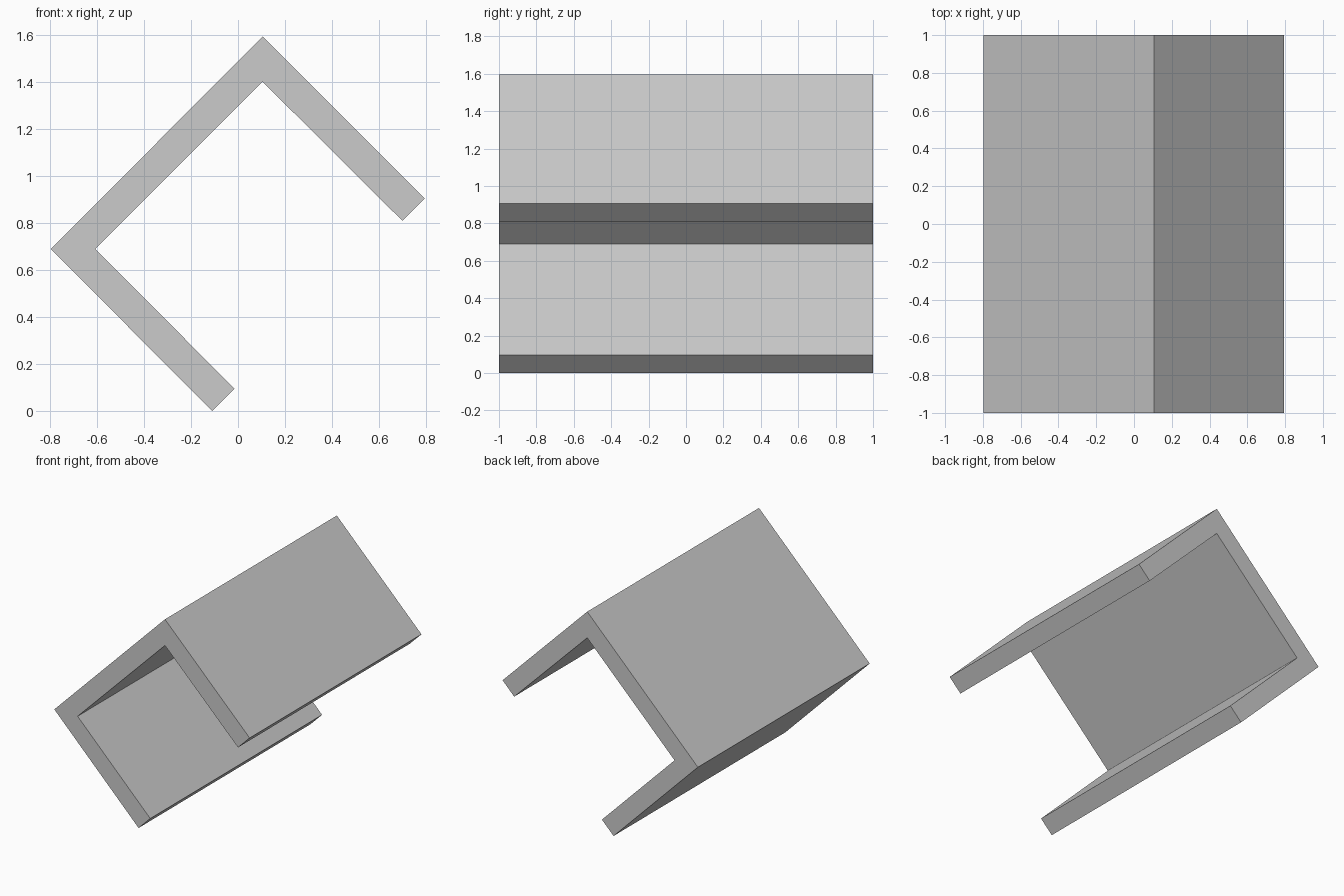
import bpy
import bmesh

cube = bpy.data.objects.get("Cube")
if cube:
    bpy.data.objects.remove(cube, do_unlink=True)


def flat_material(name, colour):
    mat = bpy.data.materials.new(name)
    mat.use_nodes = True
    mat.diffuse_color = colour
    mat.node_tree.nodes["Principled BSDF"].inputs["Base Color"].default_value = colour
    return mat


def extrude_profile(name, profile, length, mat):
    """Extrude an x-z outline along y, centred on y = 0."""
    bm = bmesh.new()
    face = bm.faces.new([bm.verts.new((x, -length / 2, z)) for x, z in profile])
    result = bmesh.ops.extrude_face_region(bm, geom=[face], use_keep_orig=True)
    moved = [g for g in result["geom"] if isinstance(g, bmesh.types.BMVert)]
    bmesh.ops.translate(bm, verts=moved, vec=(0, length, 0))
    bmesh.ops.recalc_face_normals(bm, faces=bm.faces)
    mesh = bpy.data.meshes.new(name)
    bm.to_mesh(mesh)
    bm.free()
    mesh.materials.append(mat)
    obj = bpy.data.objects.new(name, mesh)
    bpy.context.scene.collection.objects.link(obj)
    return obj


grey = flat_material("light_grey", (0.6, 0.6, 0.6, 1))

# Tilted U-shaped channel: lower flange, web, upper flange
outline = [
    (-0.11, 0), (-0.015, 0.095), (-0.607, 0.69), (0.105, 1.402),
    (0.70, 0.81), (0.795, 0.905), (0.105, 1.595), (-0.797, 0.69),
]
extrude_profile("channel", outline, 2, grey)
